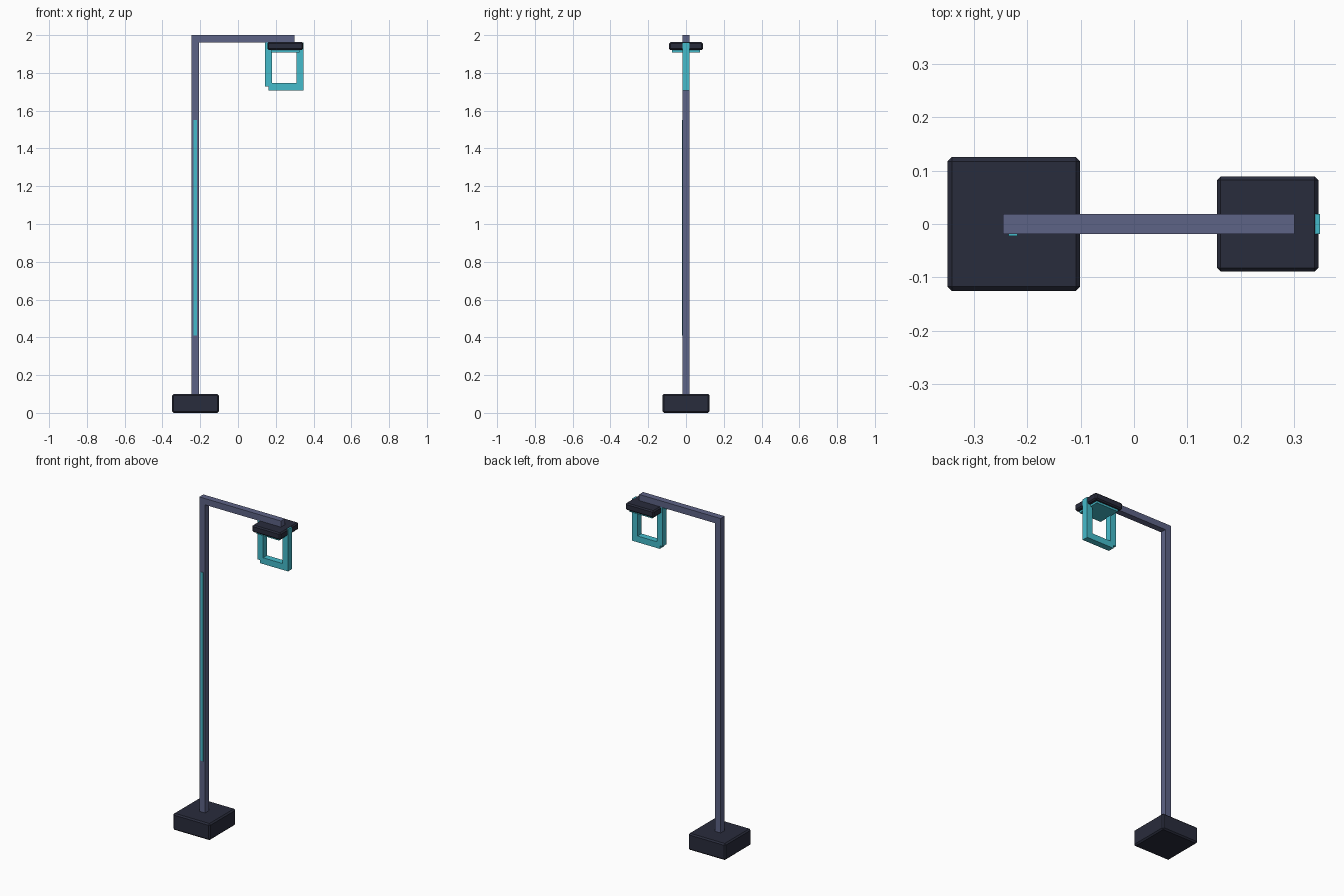
import bpy, bmesh
from mathutils import Vector

if "Cube" in bpy.data.objects:
    bpy.data.objects.remove(bpy.data.objects["Cube"])


def material(name, rgb):
    m = bpy.data.materials.new(name)
    m.diffuse_color = (*rgb, 1)
    m.use_nodes = True
    m.node_tree.nodes["Principled BSDF"].inputs["Base Color"].default_value = m.diffuse_color
    return m


DARK = material("dark_metal", (0.022, 0.025, 0.045))
STEEL = material("blue_grey_metal", (0.11, 0.125, 0.24))
GLOW = material("cyan_light", (0.06, 0.5, 0.6))


def finish(name, bm, mat):
    bmesh.ops.recalc_face_normals(bm, faces=bm.faces)
    mesh = bpy.data.meshes.new(name)
    bm.to_mesh(mesh)
    bm.free()
    mesh.materials.append(mat)
    ob = bpy.data.objects.new(name, mesh)
    bpy.context.collection.objects.link(ob)
    return ob


def box(name, lo, hi, mat, bevel=0):
    bm = bmesh.new()
    bmesh.ops.create_cube(bm, size=1)
    for v in bm.verts:
        v.co = [a + (c + 0.5) * (b - a) for a, b, c in zip(lo, hi, v.co)]
    if bevel:
        bmesh.ops.bevel(bm, geom=bm.edges[:], offset=bevel, segments=1, affect='EDGES')
    return finish(name, bm, mat)


def square_tube(name, path, width, mat):
    """Sweep a square section along an x-z path with mitred corners."""
    pts = [Vector(p) for p in path]
    h = width / 2
    bm = bmesh.new()
    rings = []
    for i, p in enumerate(pts):
        dirs = []
        if i > 0:
            dirs.append((p - pts[i - 1]).normalized())
        if i < len(pts) - 1:
            dirs.append((pts[i + 1] - p).normalized())
        normals = [Vector((-d.y, d.x)) for d in dirs]
        n = sum(normals, Vector((0, 0))).normalized()
        off = n * (h / n.dot(normals[0]))
        rings.append([bm.verts.new((p.x + s * off.x, y, p.y + s * off.y))
                      for s, y in ((-1, -h), (1, -h), (1, h), (-1, h))])
    for a, b in zip(rings, rings[1:]):
        for k in range(4):
            j = (k + 1) % 4
            bm.faces.new((a[k], a[j], b[j], b[k]))
    bm.faces.new(rings[0])
    bm.faces.new(rings[-1])
    return finish(name, bm, mat)


# Foot block
box("base", (-0.349, -0.125, 0), (-0.101, 0.125, 0.1), DARK, 0.008)

# Upright and overhanging arm as one bent tube
square_tube("pole_and_arm", [(-0.226, 0.09), (-0.226, 1.981), (0.3, 1.981)], 0.038, STEEL)

# Light strip let into the front of the pole
box("light_strip", (-0.235, -0.022, 0.41), (-0.218, -0.01, 1.55), GLOW)

# Lamp cap and the glowing panel underneath
box("lamp_cap", (0.155, -0.089, 1.921), (0.345, 0.089, 1.963), DARK, 0.007)
box("lamp_panel", (0.175, -0.073, 1.909), (0.325, 0.073, 1.93), GLOW)

# Hanging light frame, its open ends meeting at the lower left corner
square_tube("light_frame", [(0.162, 1.727), (0.162, 1.943), (0.329, 1.943),
                            (0.329, 1.727), (0.162, 1.727)], 0.038, GLOW)
